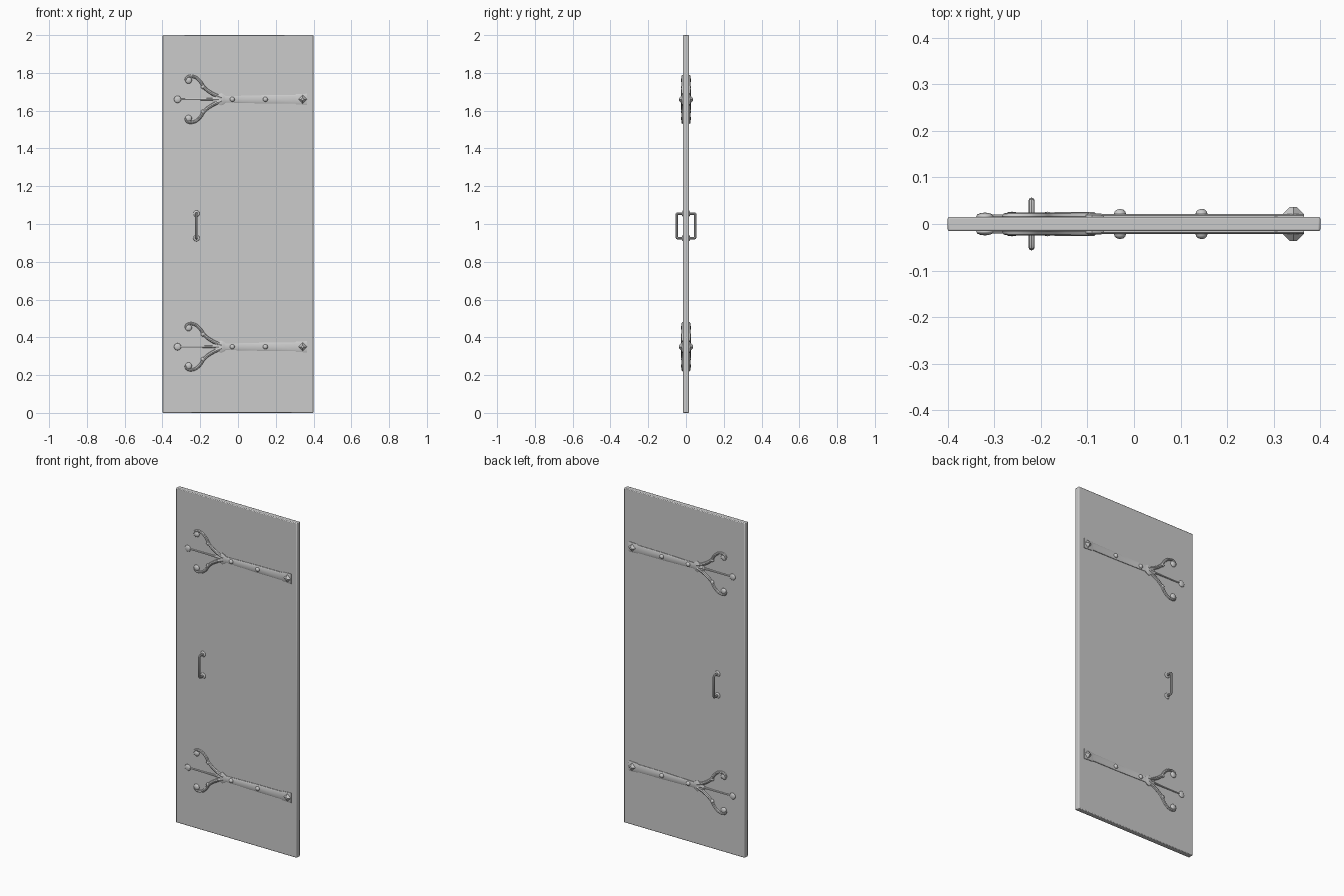
import bpy, bmesh, math

if "Cube" in bpy.data.objects:
    bpy.data.objects.remove(bpy.data.objects["Cube"])

FACE = 0.0155  # half thickness of the door leaf


def smooth(ob, angle=35):
    bpy.ops.object.select_all(action='DESELECT')
    ob.select_set(True)
    bpy.context.view_layer.objects.active = ob
    bpy.ops.object.shade_smooth_by_angle(angle=math.radians(angle))


def finish(bm, name):
    bmesh.ops.recalc_face_normals(bm, faces=bm.faces)
    me = bpy.data.meshes.new(name)
    bm.to_mesh(me)
    bm.free()
    ob = bpy.data.objects.new(name, me)
    bpy.context.collection.objects.link(ob)
    smooth(ob)
    return ob


def rod(name, pts, radii, depth, auto=True):
    """Round bar following points, converted to a mesh."""
    cu = bpy.data.curves.new(name, 'CURVE')
    cu.dimensions = '3D'
    cu.bevel_depth = depth
    cu.bevel_resolution = 2
    cu.use_fill_caps = True
    cu.resolution_u = 6
    sp = cu.splines.new('BEZIER' if auto else 'POLY')
    data = sp.bezier_points if auto else sp.points
    data.add(len(pts) - 1)
    for p, co, r in zip(data, pts, radii):
        p.co = co if auto else (*co, 1)
        p.radius = r
        if auto:
            p.handle_left_type = p.handle_right_type = 'AUTO'
    ob = bpy.data.objects.new(name, cu)
    bpy.context.collection.objects.link(ob)
    bpy.ops.object.select_all(action='DESELECT')
    ob.select_set(True)
    bpy.context.view_layer.objects.active = ob
    bpy.ops.object.convert(target='MESH')
    smooth(bpy.context.object)


def stud(name, x, y, z, r, h):
    """Flattened ball sitting on a surface."""
    bpy.ops.mesh.primitive_uv_sphere_add(segments=12, ring_count=8, location=(x, y, z))
    ob = bpy.context.object
    ob.name = name
    ob.scale = (r, h, r)
    smooth(ob)


def strap(name, zc, s):
    """Tapering bar with chamfered edges: (x, half height, thickness)."""
    stations = [(0.365, 0.030, 0.006), (0.307, 0.027, 0.006), (0.303, 0.023, 0.006),
                (0.14, 0.022, 0.006), (-0.065, 0.017, 0.006), (-0.075, 0.026, 0.007),
                (-0.09, 0.033, 0.008), (-0.105, 0.024, 0.007), (-0.135, 0.010, 0.005)]
    bm = bmesh.new()
    rings = []
    for x, w, h in stations:
        sec = [(-w, -0.004), (-w, h * 0.5), (-w * 0.7, h), (w * 0.7, h), (w, h * 0.5), (w, -0.004)]
        rings.append([bm.verts.new((x, s * (FACE + b), zc + a)) for a, b in sec])
    for a, b in zip(rings, rings[1:]):
        for i in range(6):
            j = (i + 1) % 6
            bm.faces.new((a[i], a[j], b[j], b[i]))
    bm.faces.new(rings[0])
    bm.faces.new(rings[-1])
    finish(bm, name)


def hinge(tag, zc, s):
    y = s * (FACE + 0.001)
    strap(tag + "_strap", zc, s)
    # end plate with pyramid nail
    bpy.ops.mesh.primitive_cone_add(vertices=4, radius1=0.024, radius2=0.008, depth=0.016,
                                    location=(0.342, s * (FACE + 0.0125), zc),
                                    rotation=(-s * math.pi / 2, 0, 0))
    nail = bpy.context.object
    nail.name = tag + "_end_nail"
    # rivets along the strap
    for x in (0.145, -0.03):
        stud(tag + "_rivet", x, s * (FACE + 0.006), zc, 0.013, 0.011)
    # middle stem and tip
    rod(tag + "_stem", [(-0.1, y, zc), (-0.2, y, zc), (-0.315, y, zc)], [1.3, 0.8, 0.7], 0.006)
    stud(tag + "_stem_tip", -0.32, y, zc, 0.019, 0.008)
    # mirrored scrolls
    path = [(-0.085, 0.008), (-0.135, 0.03), (-0.178, 0.062), (-0.203, 0.098),
            (-0.235, 0.12), (-0.268, 0.117), (-0.277, 0.100)]
    for m in (1, -1):
        rod(tag + "_scroll", [(a, y, zc + m * b) for a, b in path],
            [1.2, 1.2, 1.1, 1, 1, 1, 0.9], 0.0078)
        stud(tag + "_scroll_tip", -0.262, y, zc + m * 0.101, 0.018, 0.010)
        stud(tag + "_scroll_bud", -0.186, y, zc + m * 0.066, 0.011, 0.010)


# door leaf
bpy.ops.mesh.primitive_cube_add(size=1, location=(0, 0, 1))
leaf = bpy.context.object
leaf.name = "door_leaf"
leaf.scale = (0.8, 2 * FACE, 2)
bpy.ops.object.transform_apply(location=False, rotation=False, scale=True)
bev = leaf.modifiers.new("edge_round", 'BEVEL')
bev.width = 0.004
bev.segments = 2
smooth(leaf)

for s, side in ((-1, "front"), (1, "back")):
    for zc, lvl in ((1.66, "upper"), (0.35, "lower")):
        hinge(f"{side}_{lvl}_hinge", zc, s)
    # pull handle with softened corners and rosettes
    lo, hi, out, c = 0.925, 1.055, 0.050, 0.006
    pts = [(FACE - 0.004, lo), (out - c, lo), (out - 0.3 * c, lo + 0.3 * c), (out, lo + c),
           (out, hi - c), (out - 0.3 * c, hi - 0.3 * c), (out - c, hi), (FACE - 0.004, hi)]
    rod(side + "_handle", [(-0.22, s * a, b) for a, b in pts], [1] * 8, 0.0068, auto=False)
    for z in (lo, hi):
        stud(side + "_handle_rosette", -0.22, s * FACE, z, 0.017, 0.006)
